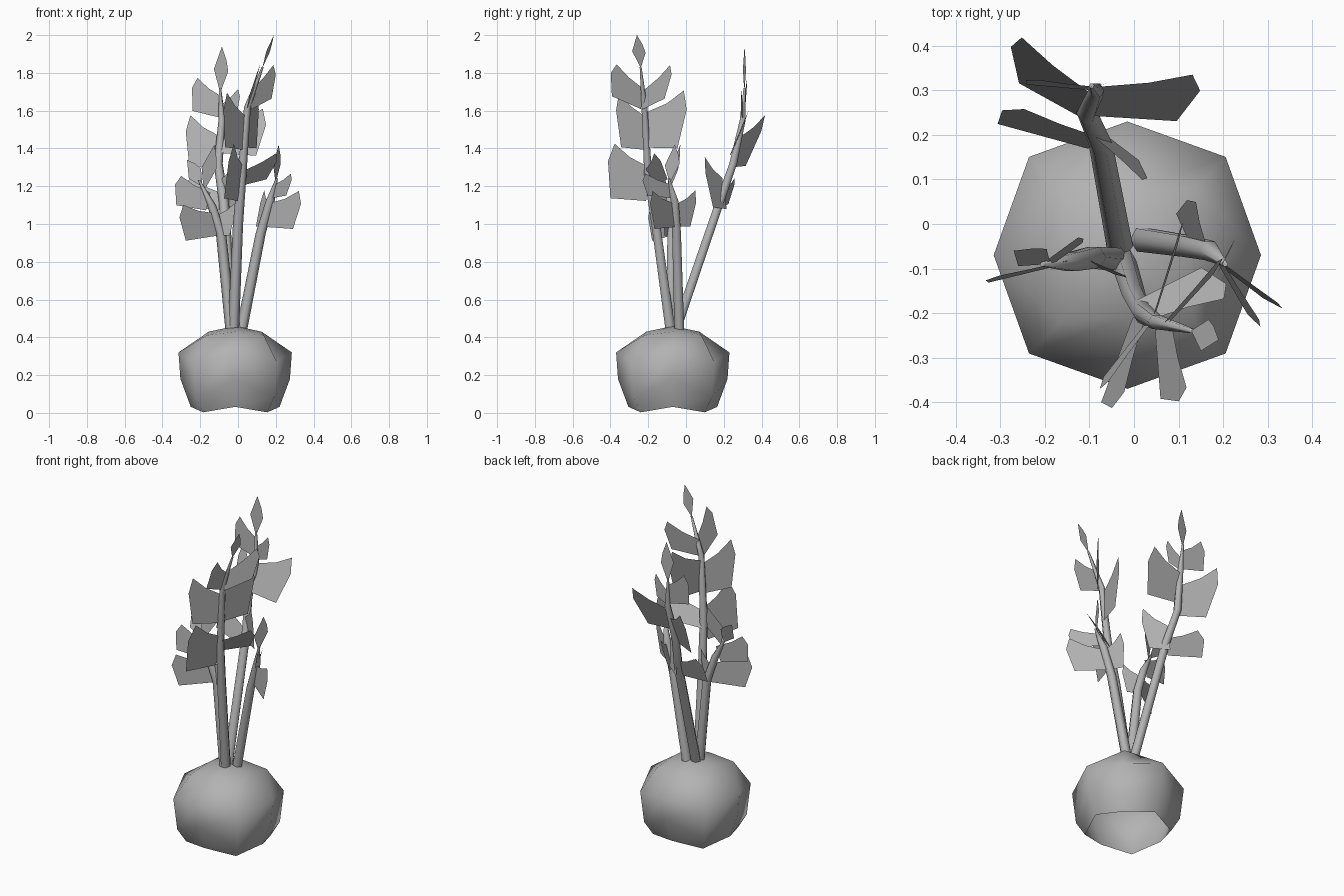
import bpy, bmesh, math
from mathutils import Vector

default = bpy.data.objects.get("Cube")
if default:
    bpy.data.objects.remove(default, do_unlink=True)

grey = bpy.data.materials.new("plain grey")
grey.use_nodes = True
colour = (0.45, 0.45, 0.45, 1)
grey.diffuse_color = colour
grey.node_tree.nodes["Principled BSDF"].inputs["Base Color"].default_value = colour


def finish(name, bm, smooth_angle=None):
    """Turn a bmesh into a named, coloured object."""
    mesh = bpy.data.meshes.new(name)
    bm.to_mesh(mesh)
    bm.free()
    obj = bpy.data.objects.new(name, mesh)
    bpy.context.collection.objects.link(obj)
    mesh.materials.append(grey)
    if smooth_angle:
        bpy.ops.object.select_all(action='DESELECT')
        obj.select_set(True)
        bpy.context.view_layer.objects.active = obj
        bpy.ops.object.shade_smooth_by_angle(angle=math.radians(smooth_angle))


def loft(name, rings, smooth_angle, top):
    """Skin a stack of rings, open below and closed on top with a fan."""
    bm = bmesh.new()
    rows = [[bm.verts.new(p) for p in ring] for ring in rings]
    n = len(rows[0])
    high = bm.verts.new(top)
    for i in range(n):
        j = (i + 1) % n
        for a, b in zip(rows, rows[1:]):
            bm.faces.new((a[i], a[j], b[j], b[i]))
        bm.faces.new((high, rows[-1][i], rows[-1][j]))
    finish(name, bm, smooth_angle)


def ring_point(centre, turn, radius, height=0):
    a = math.tau * turn
    return Vector(centre) + Vector((radius * math.cos(a), radius * math.sin(a), height))


# Eight-sided hollow root bulb; straight and diagonal corners follow two profiles
centre = Vector((-0.015, -0.07, 0))
straight = [(0.235, 0.032), (0.29, 0.18), (0.3, 0.32), (0.14, 0.43)]
diagonal = [(0.24, 0.003), (0.29, 0.08), (0.312, 0.27), (0.215, 0.41)]
bulb_rings = [[ring_point(centre, i / 8, *pair[i % 2]) for i in range(8)]
              for pair in zip(straight, diagonal)]
loft("root_bulb", bulb_rings, 180, top=centre + Vector((0, 0, 0.46)))

# Leaf outlines: distance along the leaf, then share of the half width
BROAD = [(0, 0.45), (0.5, 0.65), (0.9, 1), (1, 0.35), (0.83, -0.9), (0, -0.72)]
POINTED = [(0, 0.05), (0.45, 1), (0.7, 0.7), (1, 0), (0.5, -1), (0, -0.05)]


def point_at(path, z):
    """Point on the stem centre line at a height."""
    for a, b in zip(path, path[1:]):
        if z <= b[2]:
            return Vector(a).lerp(Vector(b), (z - a[2]) / (b[2] - a[2]))
    return Vector(path[-1])


def leaf(name, base, tip, side, outline):
    along, side = Vector(tip) - base, Vector(side)
    bm = bmesh.new()
    bm.faces.new([bm.verts.new(base + along * u + side * v) for u, v in outline])
    finish(name, bm)


def stalk(name, path, broad_leaves, pointed_leaves):
    """Tapering stem; each leaf is its height on the stem, tip and half width."""
    radii = [0.03, 0.027, 0.024, 0.018, 0.006]
    radii = radii[:len(path) - 1] + radii[-1:]
    rings = [[ring_point(p, i / 6, r) for i in range(6)] for p, r in zip(path, radii)]
    loft(name + "_stem", rings, 70, top=path[-1])
    for outline, group, kind in ((BROAD, broad_leaves, "broad"),
                                 (POINTED, pointed_leaves, "pointed")):
        for i, (z, tip, side) in enumerate(group):
            leaf(f"{name}_{kind}_leaf_{i + 1}", point_at(path, z), tip, side, outline)


# Tall stalk leaning forward
stalk("front",
      [(-0.025, -0.08, 0.42), (0, -0.16, 1), (0.02, -0.2, 1.25), (0.05, -0.22, 1.62), (0.13, -0.24, 1.83)],
      [(1.67, (0.09, -0.405, 1.77), (0.03, 0.02, 0.085)),
       (1.67, (0.2, -0.08, 1.76), (0, 0.01, 0.09)),
       (1.5, (-0.08, -0.37, 1.55), (0.01, 0, 0.15)),
       (1.52, (0.11, 0, 1.55), (0, 0.01, 0.16)),
       (1.23, (-0.06, -0.42, 1.28), (0.03, 0.02, 0.15)),
       (1.25, (0.2, -0.12, 1.31), (0.02, -0.04, 0.07))],
      [(1.83, (0.19, -0.26, 2), (0.01, 0.035, 0))])

# Tall stalk leaning back
stalk("back",
      [(-0.03, -0.06, 0.42), (-0.075, 0.18, 1.12), (-0.105, 0.25, 1.32), (-0.085, 0.3, 1.55), (-0.095, 0.31, 1.72)],
      [(1.63, (-0.25, 0.32, 1.69), (0.02, 0.005, 0.09)),
       (1.6, (0.01, 0.29, 1.65), (0, 0, 0.07)),
       (1.4, (-0.28, 0.38, 1.44), (0.01, 0.05, 0.14)),
       (1.47, (0.145, 0.28, 1.48), (0.01, 0.055, 0.13)),
       (1.12, (-0.31, 0.25, 1.18), (0.04, 0.015, 0.07)),
       (1.18, (0.03, 0.11, 1.22), (0, -0.02, 0.14))],
      [(1.7, (-0.085, 0.31, 1.94), (0.038, 0.008, 0))])

# Short stalk on the right side
stalk("right",
      [(-0.035, -0.08, 0.42), (-0.09, -0.075, 0.95), (-0.14, -0.085, 1.1), (-0.205, -0.09, 1.23)],
      [(1.01, (-0.31, -0.2, 1), (0, 0, 0.1)),
       (1.01, (-0.02, -0.12, 1.02), (0.01, 0, 0.09)),
       (1.13, (-0.34, -0.13, 1.18), (0.02, 0.01, 0.08))],
      [(1.2, (-0.27, -0.06, 1.34), (0.03, 0.02, 0.03)),
       (1.18, (-0.125, -0.03, 1.42), (0.04, 0.02, 0))])

# Short stalk on the left side
stalk("left",
      [(0.015, -0.035, 0.42), (0.12, -0.05, 0.95), (0.17, -0.06, 1.12), (0.205, -0.09, 1.24)],
      [(1.06, (0.33, -0.19, 1.07), (0.01, 0, 0.105)),
       (1.06, (0.11, 0.05, 1.08), (0.025, 0.01, 0.1)),
       (1.18, (0.28, -0.23, 1.21), (0.01, 0, 0.06))],
      [(1.22, (0.215, -0.06, 1.42), (0.02, 0.04, 0.01))])
